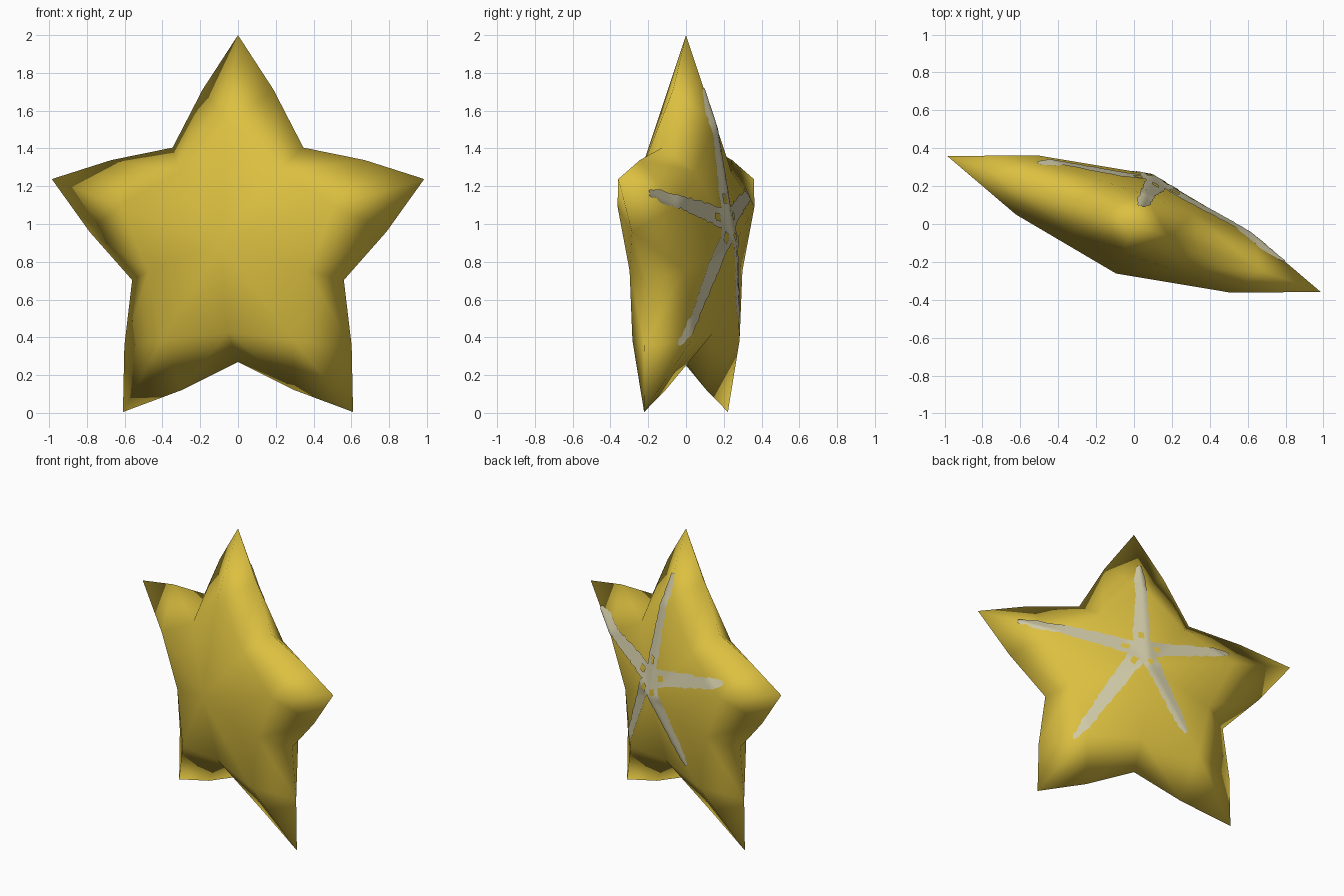
import bpy, bmesh, math, random
from mathutils import Vector, Matrix
from mathutils.bvhtree import BVHTree

if "Cube" in bpy.data.objects:
    bpy.data.objects.remove(bpy.data.objects["Cube"])

random.seed(4)
TIP, NOTCH = 1.103, 0.627      # star radii
RIDGE_R, RIDGE_D = 0.635, 0.166  # bulge on each arm
VALLEY_R, VALLEY_D = 0.47, 0.155  # bulge between arms
APEX = 0.278                   # half thickness at the middle
PLACE = Matrix.Translation((0, 0, 0.897)) @ Matrix.Rotation(math.radians(-20), 4, 'Z')


def material(name, rgb):
    m = bpy.data.materials.new(name)
    m.diffuse_color = (*rgb, 1)
    m.use_nodes = True
    m.node_tree.nodes["Principled BSDF"].inputs["Base Color"].default_value = m.diffuse_color
    return m


def add_object(name, bm, mat):
    me = bpy.data.meshes.new(name)
    for f in bm.faces:
        f.smooth = True
    bm.to_mesh(me)
    me.materials.append(mat)
    ob = bpy.data.objects.new(name, me)
    bpy.context.collection.objects.link(ob)
    ob.matrix_world = PLACE
    return ob


def polar(r, deg, depth=0.0):
    a = math.radians(deg)
    return Vector((r * math.sin(a), depth, r * math.cos(a)))


yellow = material("golden yellow", (0.72, 0.53, 0.052))
cream = material("pale cream", (0.62, 0.58, 0.38))

# Star body: two bulged shells sharing one rim
bm = bmesh.new()
tips = [bm.verts.new(polar(TIP, 72 * i)) for i in range(5)]
notches = [bm.verts.new(polar(NOTCH, 72 * i + 36)) for i in range(5)]


def rim_mid(tip, notch):
    mid = (tip.co + notch.co) / 2
    out = (tip.co - notch.co).cross(Vector((0, 1, 0))).normalized()
    if out.dot(mid) < 0:
        out.negate()
    return bm.verts.new(mid + out * 0.018)


after = [rim_mid(tips[i], notches[i]) for i in range(5)]
before = [rim_mid(tips[i], notches[i - 1]) for i in range(5)]
for side in (-1, 1):
    centre = bm.verts.new((0, side * APEX, 0))
    ridges = [bm.verts.new(polar(RIDGE_R, 72 * i, side * RIDGE_D)) for i in range(5)]
    valleys = [bm.verts.new(polar(VALLEY_R, 72 * i + 36, side * VALLEY_D)) for i in range(5)]
    for i in range(5):
        for mid, valley, notch in ((after[i], valleys[i], notches[i]),
                                   (before[i], valleys[i - 1], notches[i - 1])):
            for tri in ((centre, ridges[i], valley), (ridges[i], tips[i], mid),
                        (ridges[i], mid, valley), (valley, mid, notch)):
                bm.faces.new(tri)
bmesh.ops.recalc_face_normals(bm, faces=bm.faces)
tree = BVHTree.FromBMesh(bm)
add_object("star_body", bm, yellow)
bm.free()


def on_back(x, z, lift=0.005):
    hit = tree.ray_cast(Vector((x, 2, z)), Vector((0, -1, 0)))
    return hit[0] + hit[1] * lift


# Ragged five-armed marking laid on the back
bm = bmesh.new()
hub = Vector((0.04, 0.12))
ends = [(0.0, 0.82), (0.81, 0.27), (0.445, -0.54), (-0.28, -0.39), (-0.59, 0.28)]
STEPS, COLS = 30, 6
for end in ends:
    axis = Vector(end) - hub
    normal = Vector((-axis.y, axis.x)).normalized()
    rows = []
    for k in range(STEPS + 1):
        t = k / STEPS
        width = (0.060 - 0.032 * t) * (1 if t < 0.93 else 0.7 if t < 0.99 else 0.3)
        left = -width + random.uniform(-0.006, 0.006)
        right = width + random.uniform(-0.006, 0.006)
        row = []
        for c in range(COLS + 1):
            p = hub + axis * t + normal * (left + (right - left) * c / COLS)
            row.append(bm.verts.new(on_back(p.x, p.y)))
        rows.append(row)
    for k in range(STEPS):
        for c in range(COLS):
            # small gaps near the hub
            if c in (2, 3) and 0.09 < (k + 0.5) / STEPS * axis.length < 0.13:
                continue
            f = bm.faces.new((rows[k][c], rows[k][c + 1], rows[k + 1][c + 1], rows[k + 1][c]))
            f.normal_update()
            if f.normal.y < 0:
                f.normal_flip()
add_object("back_marking", bm, cream)
bm.free()
